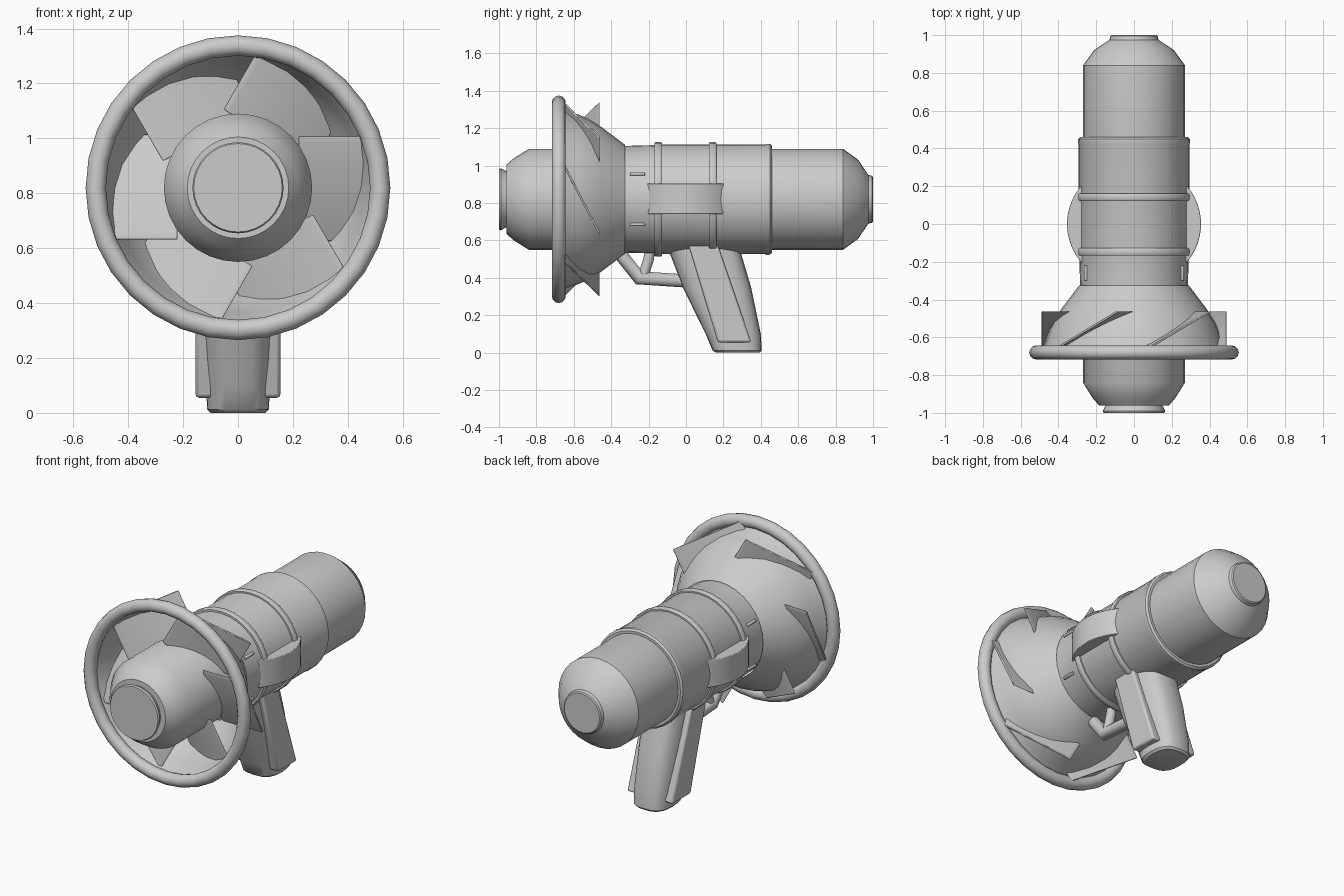
import bpy, bmesh, math
from mathutils import Vector, Matrix

if "Cube" in bpy.data.objects:
    bpy.data.objects.remove(bpy.data.objects["Cube"])

AXIS_Z = 0.82   # height of the barrel axis
grey = bpy.data.materials.new("light grey")
grey.diffuse_color = (0.6, 0.6, 0.6, 1)
grey.use_nodes = True
grey.node_tree.nodes["Principled BSDF"].inputs["Base Color"].default_value = grey.diffuse_color


def finish(bm, name, bevel=0.0, angle=35):
    """Turn a bmesh into a named, smooth-shaded object."""
    bmesh.ops.recalc_face_normals(bm, faces=bm.faces)
    me = bpy.data.meshes.new(name)
    bm.to_mesh(me)
    bm.free()
    me.materials.append(grey)
    ob = bpy.data.objects.new(name, me)
    bpy.context.collection.objects.link(ob)
    bpy.context.view_layer.objects.active = ob
    ob.select_set(True)
    bpy.ops.object.shade_smooth_by_angle(angle=math.radians(angle))
    ob.select_set(False)
    if bevel:
        mod = ob.modifiers.new("soft edges", 'BEVEL')
        mod.width, mod.segments = bevel, 2
        mod.limit_method = 'ANGLE'
    return ob


def loft(name, rings, cap=True, closed=False, bevel=0.0, angle=35):
    """Skin a series of equal-length vertex rings."""
    bm = bmesh.new()
    loops = [[bm.verts.new(p) for p in r] for r in rings]
    pairs = list(zip(loops, loops[1:]))
    if closed:
        pairs.append((loops[-1], loops[0]))
    for a, b in pairs:
        for i in range(len(a)):
            j = (i + 1) % len(a)
            bm.faces.new((a[i], a[j], b[j], b[i]))
    if cap and not closed:
        bm.faces.new(loops[0])
        bm.faces.new(loops[-1])
    return finish(bm, name, bevel, angle)


def lathe(name, profile, n=32, **kw):
    """Revolve (y, radius) points around the barrel axis."""
    rings = [[(r * math.cos(2 * math.pi * i / n), y, AXIS_Z + r * math.sin(2 * math.pi * i / n))
              for i in range(n)] for y, r in profile]
    return loft(name, rings, **kw)


def prism(name, outline, offset, bevel=0.0, matrix=None):
    """Extrude a flat outline along an offset vector."""
    rings = [[Vector(p) for p in outline], [Vector(p) + Vector(offset) for p in outline]]
    if matrix:
        rings = [[matrix @ p for p in r] for r in rings]
    return loft(name, rings, bevel=bevel)


def tube(name, path, radius, n=12):
    """Round bar along a path in the x = 0 plane, with mitred bends."""
    pts = [Vector((0, y, z)) for y, z in path]
    rings = []
    for k, p in enumerate(pts):
        d0 = (p - pts[k - 1]).normalized() if k else (pts[1] - p).normalized()
        d1 = (pts[k + 1] - p).normalized() if k < len(pts) - 1 else d0
        t = (d0 + d1).normalized()
        side = Vector((0, -t.z, t.y)) * (radius / t.dot(d0))
        rings.append([p + side * math.cos(2 * math.pi * i / n)
                      + Vector((radius * math.sin(2 * math.pi * i / n), 0, 0)) for i in range(n)])
    return loft(name, rings)


# Inner core with domed ends and lipped caps
lathe("core", [(-0.96, 0.185), (-0.92, 0.22), (-0.84, 0.27), (0.84, 0.27),
               (0.92, 0.212), (0.965, 0.145), (0.975, 0.13), (0.995, 0.125), (1.0, 0.118)])
lathe("front_cap", [(-0.955, 0.15), (-0.965, 0.152), (-0.99, 0.166), (-1.0, 0.161)])

# Outer body sleeve with two bands
lathe("body_sleeve", [(-0.34, 0.285), (-0.165, 0.29), (-0.15, 0.293), (0.42, 0.293),
                      (0.432, 0.297), (0.45, 0.296), (0.46, 0.285), (0.46, 0.27)])
for k, y in enumerate((-0.148, 0.142)):
    lathe(f"body_band_{k + 1}", [(y - 0.02, 0.28), (y - 0.02, 0.302), (y - 0.012, 0.307),
                                 (y + 0.012, 0.307), (y + 0.02, 0.302), (y + 0.02, 0.28)], cap=False)

# Flared horn and its round rim
lathe("horn", [(-0.325, 0.291), (-0.38, 0.332), (-0.45, 0.385), (-0.52, 0.43),
               (-0.58, 0.455), (-0.64, 0.475), (-0.68, 0.495)], cap=False)
lathe("horn_rim", [(-0.68 + 0.037 * math.cos(a), 0.518 + 0.037 * math.sin(a))
                   for a in [2 * math.pi * i / 12 for i in range(12)]], closed=True)

# Six slanted vanes cutting through the horn
t = 0.012
vane = [(0.22, -0.65, 0.19), (0.22, -0.65, 0.19 - 2 * t), (0.22, -0.462, -0.195), (0.22, -0.462, -0.195 + 2 * t)]
for k in range(6):
    m = Matrix.Translation((0, 0, AXIS_Z)) @ Matrix.Rotation(k * math.pi / 3, 4, 'Y')
    prism(f"vane_{k + 1}", vane, (0.27, 0, 0), bevel=0.003, matrix=m)

# Side bosses and small raised ticks
for s, side in ((-1, "left"), (1, "right")):
    arc = [math.radians(-46 + 92 * i / 14) for i in range(15)]
    prism(f"{side}_boss", [(s * (0.045 + 0.31 * math.cos(a)), 0.31 * math.sin(a), 0.742) for a in arc],
          (0, 0, 0.163), bevel=0.004)
    for dz, level in ((-0.135, "lower"), (0.135, "upper")):
        c = Vector((s * 0.255, -0.3, AXIS_Z + dz))
        prism(f"{side}_{level}_tick",
              [c + Vector((0.011 * math.cos(a), 0, 0.009 * math.sin(a)))
               for a in [math.pi * i / 4 for i in range(8)]], (0, 0.08, 0), bevel=0.003)


# Pistol grip lofted from rounded sections: (z, front y, back y, half width)
def section(z, y0, y1, w, n=24):
    pts = []
    for i in range(n):
        c, s = math.cos(2 * math.pi * i / n), math.sin(2 * math.pi * i / n)
        pts.append((w * math.copysign(abs(c) ** 0.65, c),
                    (y0 + y1) / 2 + (y1 - y0) / 2 * math.copysign(abs(s) ** 0.8, s), z))
    return pts


loft("grip", [section(*q) for q in ((0, 0.16, 0.395, 0.10), (0.012, 0.142, 0.405, 0.112),
                                    (0.1, 0.105, 0.4, 0.117), (0.35, -0.018, 0.348, 0.128),
                                    (0.58, -0.105, 0.28, 0.13))])

# Raised side plates of the grip
for s, side in ((-1, "left"), (1, "right")):
    prism(f"{side}_grip_plate", [(s * 0.09, 0.01, 0.59), (s * 0.09, 0.17, 0.055),
                                 (s * 0.09, 0.35, 0.055), (s * 0.09, 0.165, 0.59)],
          (s * 0.064, 0, 0), bevel=0.012)

# Trigger guard and trigger
tube("trigger_guard", [(-0.37, 0.55), (-0.25, 0.4), (0.02, 0.382)], 0.035)
tube("trigger", [(-0.19, 0.56), (-0.2, 0.5), (-0.225, 0.42)], 0.028)
